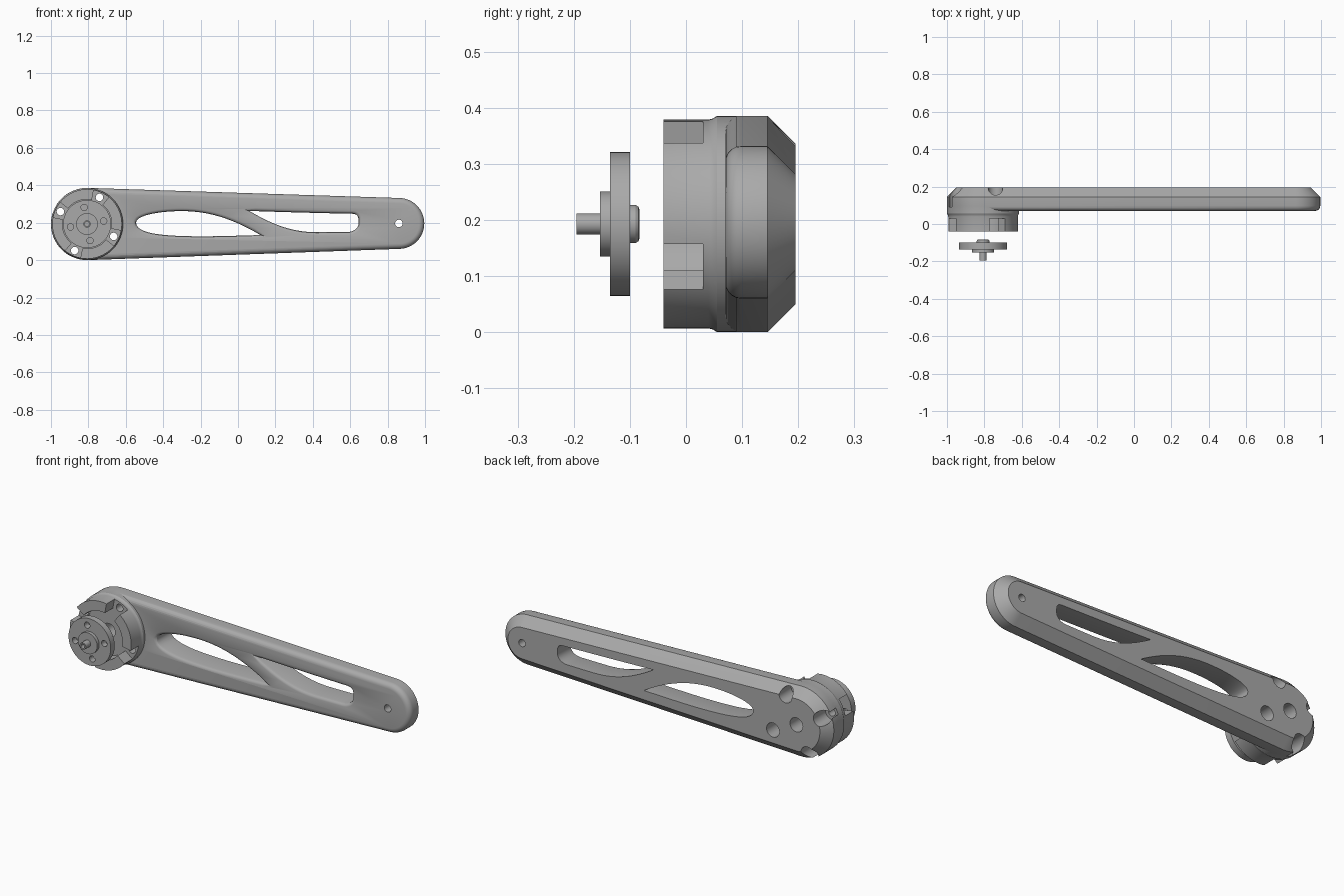
import bpy, bmesh, math
from mathutils import Vector
from mathutils.geometry import interpolate_bezier

if "Cube" in bpy.data.objects:
    bpy.data.objects.remove(bpy.data.objects["Cube"])

grey = bpy.data.materials.new("plain grey")
grey.use_nodes = True
colour = (0.4, 0.4, 0.4, 1)
grey.diffuse_color = colour
grey.node_tree.nodes["Principled BSDF"].inputs["Base Color"].default_value = colour

HUB = Vector((-0.807, 0.193))
TIP = Vector((0.86, 0.196))
HUB_R, TIP_R = 0.193, 0.136


def polar(centre, radius, degrees):
    a = math.radians(degrees)
    return centre + radius * Vector((math.cos(a), math.sin(a)))


def circle(centre, radius, count=64):
    return [polar(centre, radius, 360 * i / count) for i in range(count)]


def loft(name, rings):
    """Skin a stack of (outline in xz, y) rings and cap both ends."""
    bm = bmesh.new()
    loops = [[bm.verts.new((p.x, y, p.y)) for p in pts] for pts, y in rings]
    for a, b in zip(loops, loops[1:]):
        for i in range(len(a)):
            j = (i + 1) % len(a)
            bm.faces.new((a[i], a[j], b[j], b[i]))
    bm.faces.new(loops[0])
    bm.faces.new(loops[-1])
    bmesh.ops.recalc_face_normals(bm, faces=bm.faces)
    mesh = bpy.data.meshes.new(name)
    bm.to_mesh(mesh)
    bm.free()
    mesh.materials.append(grey)
    obj = bpy.data.objects.new(name, mesh)
    bpy.context.collection.objects.link(obj)
    return obj


def lathe(name, centre, profile, count=64):
    return loft(name, [(circle(centre, r, count), y) for r, y in profile])


def combine(target, tools, operation="DIFFERENCE"):
    bpy.context.view_layer.objects.active = target
    for tool in tools:
        mod = target.modifiers.new("combine", "BOOLEAN")
        mod.operation, mod.solver, mod.object = operation, "EXACT", tool
        bpy.ops.object.modifier_apply(modifier=mod.name)
        bpy.data.objects.remove(tool)


def smooth(obj):
    bpy.ops.object.select_all(action="DESELECT")
    obj.select_set(True)
    bpy.context.view_layer.objects.active = obj
    bpy.ops.object.shade_smooth_by_angle(angle=math.radians(25))


def arm_outline(inset):
    """Two end arcs joined by their shared tangents."""
    lean = math.degrees(math.acos((HUB_R - TIP_R) / (TIP - HUB).length))
    n = 32
    tip = [polar(TIP, TIP_R - inset, -lean + 2 * lean * i / n) for i in range(n + 1)]
    hub = [polar(HUB, HUB_R - inset, lean + (360 - 2 * lean) * i / n) for i in range(n + 1)]
    return tip + hub


def bezier_loop(segments):
    """Closed outline from cubic segments, each (start, handle, handle, end)."""
    pts = []
    for seg in segments:
        a, h1, h2, b = [Vector((x, z, 0)) for x, z in seg]
        pts += [p.to_2d() for p in interpolate_bezier(a, h1, h2, b, 14)[:-1]]
    return pts


def grow(pts, d):
    """Offset a counter-clockwise outline outwards with limited mitres."""
    out = []
    for i, p in enumerate(pts):
        e1 = (p - pts[i - 1]).normalized()
        e2 = (pts[(i + 1) % len(pts)] - p).normalized()
        n1, n2 = Vector((e1.y, -e1.x)), Vector((e2.y, -e2.x))
        m = (n1 + n2).normalized()
        out.append(p + m * d / max(m.dot(n1), 0.4))
    return out


# Tapered arm: rounded front edge, chamfered back edge
FILLET = 0.028
rings = []
for i in range(6):
    a = math.radians(90 * i / 5)
    rings.append((arm_outline(FILLET * (1 - math.sin(a))), 0.07 + FILLET * (1 - math.cos(a))))
rings += [(arm_outline(0), 0.145), (arm_outline(0.05), 0.195)]
arm = loft("arm", rings)

# Hub drum with a flared collar
drum = lathe("drum", HUB, [(0.186, -0.04), (0.186, 0.04), (0.188, 0.048),
                           (0.1925, 0.055), (0.1925, 0.12)])
combine(arm, [drum], "UNION")

# Horn recess and four open slots in the drum
cutters = [lathe("recess", HUB, [(0.132, -0.06), (0.132, 0.031)])]
for k in range(4):
    mid = 65 + 90 * k
    arc = [polar(HUB, 0.25, mid - 14 + 28 * i / 6) for i in range(7)]
    wedge = [polar(HUB, 0.1, mid + 14), polar(HUB, 0.1, mid - 14)] + arc
    cutters.append(loft("slot", [(wedge, -0.06), (wedge, 0.03)]))
    # Screw hole with a counterbore from the back
    cutters.append(lathe("screw_hole", polar(HUB, 0.157, mid),
                         [(0.02, 0.0), (0.02, 0.09), (0.039, 0.0901), (0.039, 0.25)], 32))
cutters.append(lathe("centre_hole", HUB, [(0.039, 0.0), (0.039, 0.25)], 32))
cutters.append(lathe("tip_hole", TIP, [(0.02, 0.0), (0.02, 0.25)], 32))

# Two curved windows with softened front edges
windows = [
    bezier_loop([
        ((-0.545, 0.2), (-0.545, 0.14), (-0.4, 0.128), (-0.2, 0.127)),
        ((-0.2, 0.127), (-0.1, 0.127), (0.02, 0.131), (0.12, 0.134)),
        ((0.12, 0.134), (-0.05, 0.235), (-0.18, 0.262), (-0.3, 0.262)),
        ((-0.3, 0.262), (-0.42, 0.262), (-0.545, 0.24), (-0.545, 0.2)),
    ]),
    bezier_loop([
        ((0.06, 0.263), (0.2, 0.18), (0.3, 0.15), (0.42, 0.149)),
        ((0.42, 0.149), (0.48, 0.149), (0.54, 0.15), (0.58, 0.15)),
        ((0.58, 0.15), (0.62, 0.15), (0.645, 0.17), (0.645, 0.2)),
        ((0.645, 0.2), (0.645, 0.235), (0.64, 0.248), (0.605, 0.248)),
        ((0.605, 0.248), (0.4, 0.252), (0.2, 0.258), (0.06, 0.263)),
    ]),
]
for pts in windows:
    steps = [(0.016, 0.05), (0.016, 0.07), (0.008, 0.073), (0.003, 0.078), (0, 0.088), (0, 0.25)]
    cutters.append(loft("window", [(grow(pts, d), y) for d, y in steps]))
combine(arm, cutters)
smooth(arm)

# Drive horn: disc, raised step, hollow stud and rounded rear boss
horn = lathe("drive_horn", HUB, [
    (0.012, -0.17), (0.012, -0.195), (0.019, -0.195), (0.019, -0.153),
    (0.058, -0.153), (0.058, -0.135), (0.128, -0.135), (0.128, -0.1),
    (0.034, -0.1), (0.034, -0.09), (0.031, -0.085), (0.026, -0.083)])
combine(horn, [lathe("horn_hole", polar(HUB, 0.09, 10 + 90 * k),
                     [(0.017, -0.2), (0.017, -0.05)], 24) for k in range(4)])
smooth(horn)
